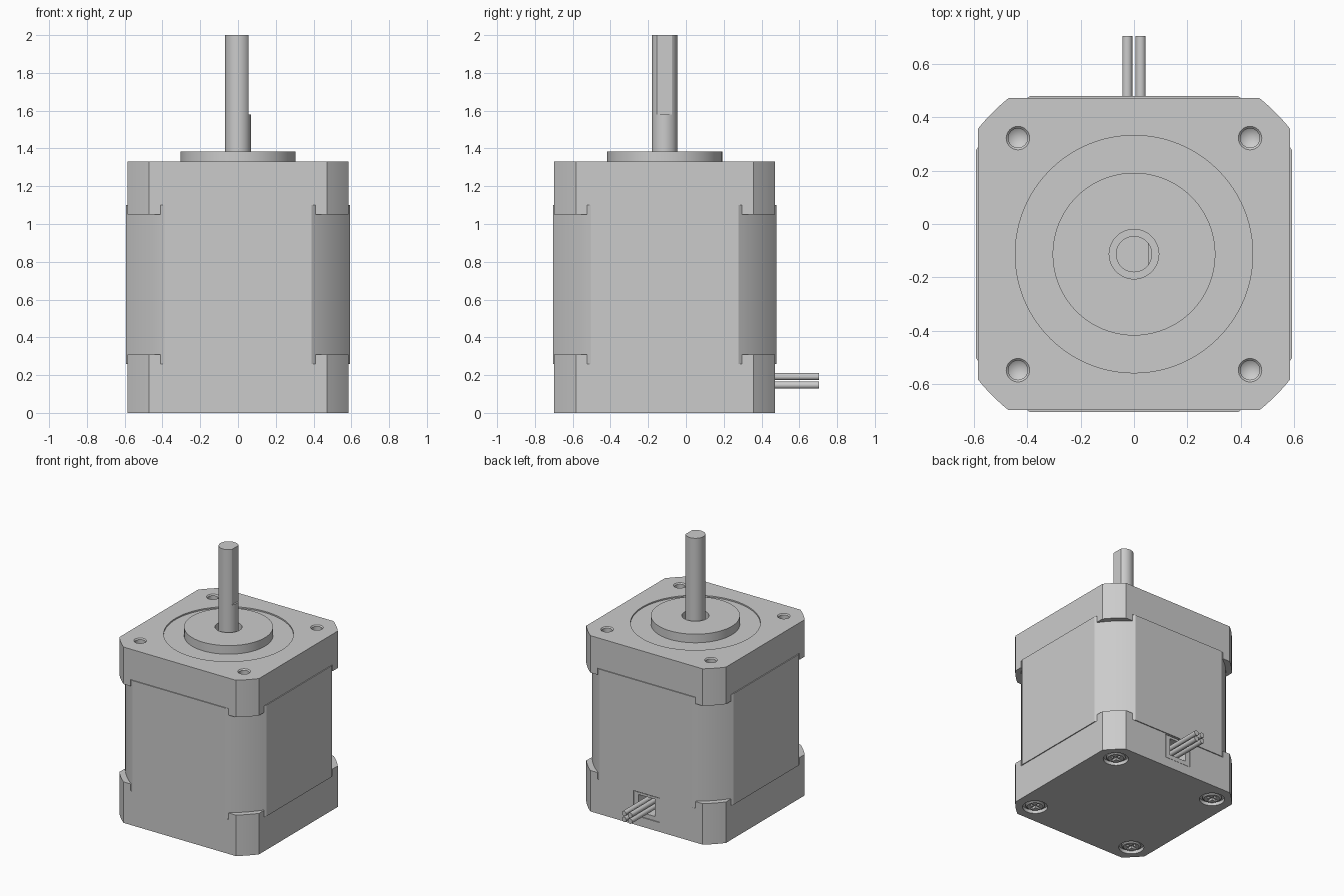
import bpy, bmesh, math

if "Cube" in bpy.data.objects:
    bpy.data.objects.remove(bpy.data.objects["Cube"])

AXIS_Y = -0.113          # shaft axis position
SCREW = 0.435            # screw spacing from the axis
TOP = 1.33               # top of the housing

grey = bpy.data.materials.new("metal grey")
grey.use_nodes = True
COLOR = (0.6, 0.6, 0.6, 1)
grey.diffuse_color = COLOR
grey.node_tree.nodes["Principled BSDF"].inputs["Base Color"].default_value = COLOR


def finish(name, bm):
    bmesh.ops.recalc_face_normals(bm, faces=bm.faces)
    mesh = bpy.data.meshes.new(name)
    bm.to_mesh(mesh)
    bm.free()
    mesh.materials.append(grey)
    obj = bpy.data.objects.new(name, mesh)
    bpy.context.collection.objects.link(obj)
    return obj


def prism(name, points, z0, z1):
    bm = bmesh.new()
    face = bm.faces.new([bm.verts.new((x, y + AXIS_Y, z0)) for x, y in points])
    ext = bmesh.ops.extrude_face_region(bm, geom=[face])
    verts = [v for v in ext["geom"] if isinstance(v, bmesh.types.BMVert)]
    bmesh.ops.translate(bm, verts=verts, vec=(0, 0, z1 - z0))
    return finish(name, bm)


def box(name, x0, x1, y0, y1, z0, z1):
    return prism(name, [(x0, y0), (x1, y0), (x1, y1), (x0, y1)], z0, z1)


def lathe(name, profile, x=0, y=0, segs=48):
    """Closed solid turned about a vertical axis from (radius, z) pairs."""
    bm = bmesh.new()
    rings = []
    for r, z in profile:
        if r == 0:
            rings.append([bm.verts.new((x, y + AXIS_Y, z))] * segs)
        else:
            turn = [2 * math.pi * i / segs for i in range(segs)]
            rings.append([bm.verts.new((x + r * math.cos(a), y + AXIS_Y + r * math.sin(a), z))
                          for a in turn])
    for a, b in zip(rings, rings[1:]):
        for i in range(segs):
            j = (i + 1) % segs
            bm.faces.new(list(dict.fromkeys((a[i], a[j], b[j], b[i]))))
    for ring in (rings[0], rings[-1]):
        if ring[0] is not ring[1]:
            bm.faces.new(ring)
    return finish(name, bm)


def cylinder(name, r, z0, z1, x=0, y=0, segs=48):
    return lathe(name, [(r, z0), (r, z1)], x, y, segs)


def cut(obj, cutter):
    mod = obj.modifiers.new("cut", "BOOLEAN")
    mod.operation = "DIFFERENCE"
    mod.solver = "EXACT"
    mod.object = cutter
    bpy.context.view_layer.objects.active = obj
    bpy.ops.object.modifier_apply(modifier=mod.name)
    bpy.data.objects.remove(cutter)


def rounded_square(half, flat, steps):
    """Square whose corners are arcs about the shaft axis."""
    radius = math.hypot(half, flat)
    start = math.atan2(flat, half)
    sweep = math.pi / 2 - 2 * start
    return [(radius * math.cos(a), radius * math.sin(a))
            for q in range(4) for i in range(steps + 1)
            for a in [q * math.pi / 2 + start + sweep * i / steps]]


corners = [(sx * SCREW, sy * SCREW) for sx in (-1, 1) for sy in (-1, 1)]

# Laminated stator and the two end caps with corner tabs
prism("stator", rounded_square(0.592, 0.39, 10), 0.26, 1.10)
cap_shape = rounded_square(0.585, 0.47, 6)
top_cap = prism("top_cap", cap_shape, 1.05, TOP)
bottom_cap = prism("bottom_cap", cap_shape, 0, 0.31)
for cap, z0, z1 in ((top_cap, 1.0, 1.10), (bottom_cap, 0.26, 0.4)):
    cut(cap, box("cutter", -0.41, 0.41, -1, 1, z0, z1))
    cut(cap, box("cutter", -1, 1, -0.41, 0.41, z0, z1))

# Shallow face recess, pilot boss and shaft bore
cut(top_cap, cylinder("cutter", 0.445, TOP - 0.01, TOP + 0.1, segs=96))
boss = cylinder("pilot_boss", 0.305, TOP - 0.01, 1.385, segs=96)
for part in (top_cap, boss):
    cut(part, cylinder("cutter", 0.093, 1.25, 1.5))

# Blind mounting holes with cone bottoms
for x, y in corners:
    cut(top_cap, lathe("cutter", [(0, 1.18), (0.036, 1.205), (0.036, 1.322),
                                  (0.044, TOP), (0.044, TOP + 0.1)], x, y, 32))

# Shaft with a flat on its left side
shaft = cylinder("shaft", 0.068, 1.2, 2.0)
cut(shaft, box("cutter", 0.055, 0.2, -0.2, 0.2, 1.58, 2.1))

# Recessed cross-head screws underneath
for n, (x, y) in enumerate(corners):
    cut(bottom_cap, cylinder("cutter", 0.087, -0.1, 0.025, x, y))
    head = lathe("bottom_screw_%d" % (n + 1),
                 [(0.066, 0.03), (0.066, 0.012), (0.055, 0.004)], x, y)
    for a, b in ((0.042, 0.01), (0.01, 0.042)):
        cut(head, box("cutter", x - a, x + a, y - b, y + b, -0.1, 0.022))

# Wire socket in the back: pocket in the cap filled by a framed insert
BACK = 0.585
cut(bottom_cap, box("cutter", -0.11, 0.11, BACK - 0.12, BACK + 0.1, 0.07, 0.255))
socket = box("wire_socket", -0.107, 0.107, BACK - 0.12, BACK - 0.002, 0.073, 0.252)
cut(socket, box("cutter", -0.07, 0.07, BACK - 0.1, BACK + 0.1, 0.105, 0.235))

# Four lead wires
for n, (x, z) in enumerate([(x, z) for x in (-0.025, 0.025) for z in (0.147, 0.192)]):
    wire = cylinder("wire_%d" % (n + 1), 0.019, 0, 0.34, 0, -AXIS_Y, 20)
    wire.rotation_euler.x = -math.pi / 2
    wire.location = (x, 0.365, z)

# Smooth the round walls, keep the edges crisp
for obj in bpy.context.scene.objects:
    obj.select_set(obj.type == "MESH")
bpy.ops.object.shade_smooth_by_angle(angle=math.radians(30))
